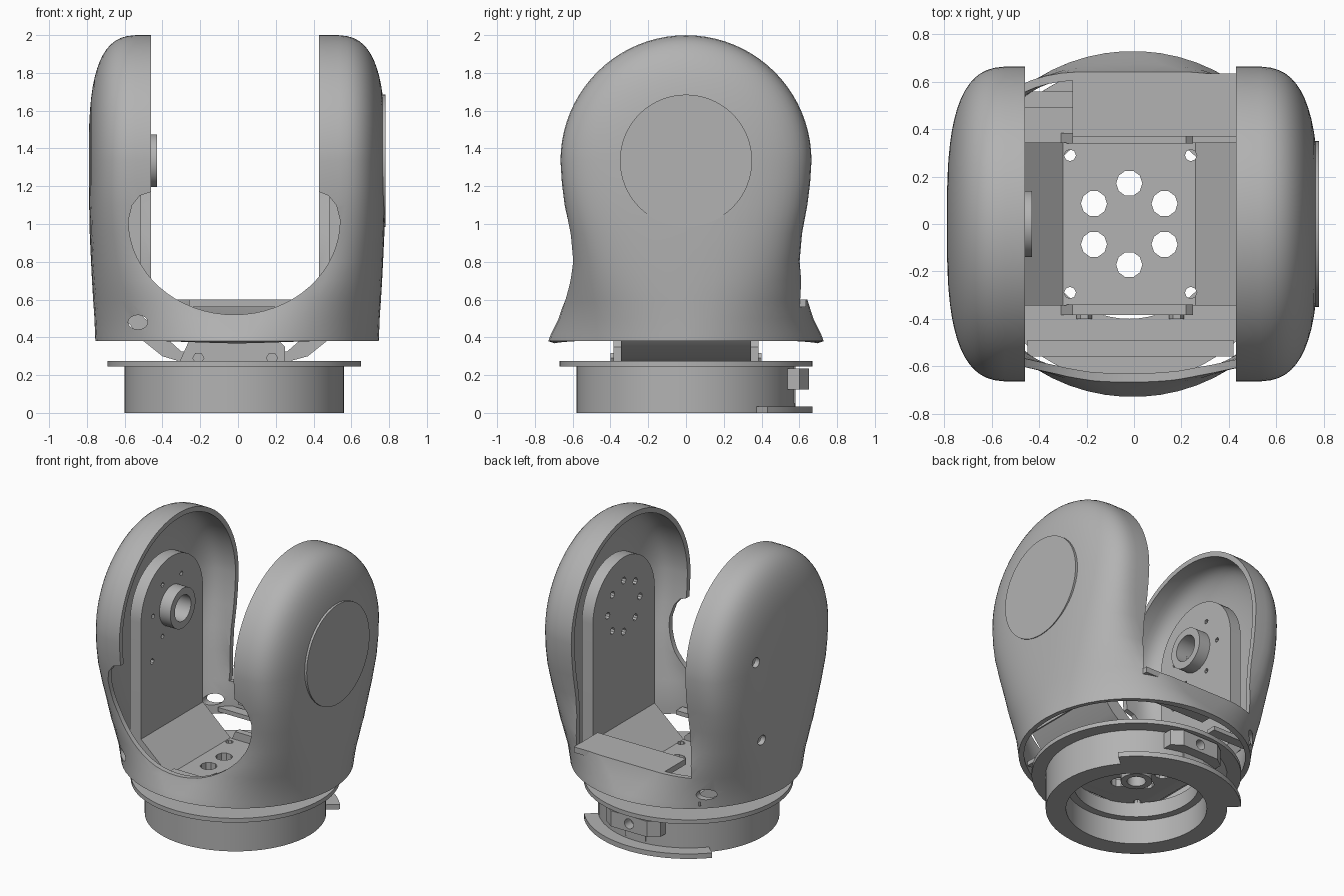
import bpy, bmesh
from math import sin, cos, pi, radians

if "Cube" in bpy.data.objects:
    bpy.data.objects.remove(bpy.data.objects["Cube"])

CX = -0.005          # middle plane of the shell
AXLE = 1.335         # height of the tilt axle
RIM_L, RIM_R = -0.46, 0.43     # inner rims of the two shell pods
ARM_L, ARM_R = -0.515, 0.485   # inner faces of the two bracket arms

grey = bpy.data.materials.new("warm_grey")
grey.use_nodes = True
grey.diffuse_color = (0.45, 0.45, 0.45, 1)
grey.node_tree.nodes["Principled BSDF"].inputs["Base Color"].default_value = grey.diffuse_color


def finish(name, bm, merge=True):
    if merge:
        bmesh.ops.remove_doubles(bm, verts=bm.verts, dist=0.0005)
    bmesh.ops.recalc_face_normals(bm, faces=bm.faces)
    mesh = bpy.data.meshes.new(name)
    bm.to_mesh(mesh)
    bm.free()
    mesh.materials.append(grey)
    ob = bpy.data.objects.new(name, mesh)
    bpy.context.collection.objects.link(ob)
    return ob


def place(axis, p, q, h):
    return {"x": (h, p, q), "y": (p, h, q), "z": (p, q, h)}[axis]


def prism(name, outlines, axis, lo, hi):
    """Extrude one or more outlines along an axis."""
    bm = bmesh.new()
    for pts in outlines:
        a, b = ([bm.verts.new(place(axis, p, q, h)) for p, q in pts] for h in (lo, hi))
        bm.faces.new(a)
        bm.faces.new(b[::-1])
        for i in range(len(pts)):
            k = (i + 1) % len(pts)
            bm.faces.new((a[i], a[k], b[k], b[i]))
    return finish(name, bm, False)


def box(name, x, y, z):
    return prism(name, [[(x[0], y[0]), (x[1], y[0]), (x[1], y[1]), (x[0], y[1])]], "z", *z)


def arc(p, q, r, start=0, end=360, n=16, rq=None):
    steps = n if end - start == 360 else n - 1
    angles = [radians(start + (end - start) * i / steps) for i in range(n)]
    return [(p + r * cos(t), q + (rq or r) * sin(t)) for t in angles]


def tube(name, profile, axis, p, q, n=64):
    """Turn a closed (radius, position) profile around an axis."""
    bm = bmesh.new()
    rows = [[bm.verts.new(place(axis, u, v, h)) for u, v in arc(p, q, r, n=n)] for r, h in profile]
    for i, row in enumerate(rows):
        nxt = rows[(i + 1) % len(rows)]
        for j in range(n):
            k = (j + 1) % n
            bm.faces.new((row[j], row[k], nxt[k], nxt[j]))
    return finish(name, bm)


def ring(name, r_in, r_out, lo, hi, axis="z", p=-0.02, q=0):
    return tube(name, [(r_in, lo), (r_out, lo), (r_out, hi), (r_in, hi)], axis, p, q)


def activate(ob):
    bpy.ops.object.select_all(action="DESELECT")
    ob.select_set(True)
    bpy.context.view_layer.objects.active = ob


def cut(ob, cutter):
    cutter.hide_render = True
    mod = ob.modifiers.new("cut", "BOOLEAN")
    mod.operation, mod.solver, mod.object = "DIFFERENCE", "EXACT", cutter
    activate(ob)
    bpy.ops.object.modifier_apply(modifier=mod.name)
    bpy.data.objects.remove(cutter)


# Shell: flared oval skirt blending into a rounded barrel around the axle
def section(a, b, flat, n, cols=30):
    """Half outline: straight for the flat width, then a rounded end."""
    pts = [(a, 0)]
    for j in range(cols):
        t = pi * (j + 0.5) / cols
        x = flat + (a - flat) * abs(cos(t)) ** (2 / n)
        pts.append((x if cos(t) > 0 else -x, b * sin(t) ** (2 / n)))
    return pts + [(-a, 0)]


skirt = [  # height, half width, half depth, flat half width, squareness
    (0.38, 0.75, 0.73, 0, 2), (0.42, 0.752, 0.715, 0.02, 2.05), (0.5, 0.755, 0.675, 0.08, 2.2),
    (0.6, 0.762, 0.643, 0.18, 2.4), (0.7, 0.768, 0.618, 0.3, 2.6), (0.8, 0.773, 0.602, 0.4, 2.7),
    (0.95, 0.78, 0.615, 0.46, 2.9), (1.1, 0.783, 0.643, 0.49, 3), (1.22, 0.785, 0.658, 0.5, 3)]
lower = [[(x, y, z) for x, y in section(a, b, flat, n)] for z, a, b, flat, n in skirt]
rows = [[(x, -y, z) for x, y, z in row] for row in lower]
for i in range(41):
    t = pi * i / 40
    rows.append([(x, -r * cos(t), AXLE + r * sin(t)) for x, r in section(0.785, 0.665, 0.5, 3)])
rows += lower[::-1]
bm = bmesh.new()
grid = [[bm.verts.new((x + CX, y, z)) for x, y, z in row] for row in rows]
for lo, hi in zip(grid, grid[1:]):
    for j in range(len(lo) - 1):
        bm.faces.new((lo[j], lo[j + 1], hi[j + 1], hi[j]))
shell = finish("yoke_shell", bm)
solid = shell.modifiers.new("wall", "SOLIDIFY")
solid.thickness = 0.035
activate(shell)
bpy.ops.object.modifier_apply(modifier=solid.name)

# Openings: straight slot at the back, scooped slot at the front, screw holes
cut(shell, box("back_slot", (RIM_L, RIM_R), (-0.001, 1), (0.6, 2.3)))
scoop = arc(-0.02, 1.02, 0.56, 180, 360, 33, 0.5)
scoop += [(0.52, 1.1), (0.48, 1.15), (RIM_R, 1.17), (RIM_R, 2.3), (RIM_L, 2.3), (RIM_L, 1.17), (-0.52, 1.15), (-0.56, 1.1)]
cut(shell, prism("front_slot", [scoop], "y", -1, 0.001))
cut(shell, prism("skirt_holes", [arc(-0.53, 0.48, 0.052, rq=0.038)], "y", -1, 1))
cut(shell, prism("side_holes", [arc(0.33, 1.4, 0.035), arc(0.25, 0.82, 0.035)], "x", -1, -0.6))

# Round cover, almost flush with one side of the shell
prism("side_cover", [arc(0, AXLE, 0.35, n=64)], "x", 0.75, 0.781)

# Bracket: floor plate with sloping corners, and two round-topped arms
outer = [(-0.6, 0.5), (-0.5, 0.38), (-0.4, 0.3), (-0.3, 0.27), (0.26, 0.27), (0.37, 0.3), (0.47, 0.38), (0.57, 0.5)]
inner = [(ARM_R, 0.52), (0.26, 0.325), (-0.3, 0.325), (ARM_L, 0.52)]
floor = prism("bracket_floor", [outer + inner], "y", -0.345, 0.345)
holes = [arc(*c, 0.055, n=10) for c in arc(-0.02, 0, 0.172, 30, 390, 6)]
holes += [arc(x, y, 0.025, n=8) for x in (-0.27, 0.24) for y in (-0.29, 0.29)]
cut(floor, prism("floor_holes", holes, "z", 0.2, 0.4))
ring("floor_hub", 0.06, 0.1, 0.2, 0.275)

arm_outline = [(-0.345, 0.49)] + arc(0, AXLE, 0.345, 180, 0, 33) + [(0.345, 0.49)]
axle_arm = prism("axle_arm", [arm_outline], "x", -0.6, ARM_L)
pins = [arc(*c, 0.016, n=8) for c in arc(0, AXLE, 0.21, n=6)]
pins += [arc(0, AXLE, 0.09, n=32), arc(-0.22, 1.02, 0.02, n=8)]
cut(axle_arm, prism("axle_arm_holes", pins, "x", -0.7, -0.4))
ring("axle_boss", 0.09, 0.14, -0.6, -0.43, "x", 0, AXLE)

motor_arm = prism("motor_arm", [arm_outline], "x", ARM_R, 0.57)
pins = [arc(*c, 0.024, n=10) for c in arc(0, AXLE, 0.18, n=8)]
cut(motor_arm, prism("motor_arm_holes", pins, "x", 0.4, 0.65))

# Tabs and bolts under the bracket
for side, tag in ((-1, "front"), (1, "back")):
    ys = sorted((side * 0.34, side * 0.385))
    prism(tag + "_tab", [[(-0.31, 0.27), (0.25, 0.27), (0.25, 0.35), (0.22, 0.38), (-0.26, 0.38)]], "y", *ys)
    ys = sorted((side * 0.38, side * 0.4))
    prism(tag + "_bolts", [arc(x, 0.29, 0.032, n=6) for x in (-0.21, 0.18)], "y", *ys)

# Rear shelf and the stiffening bars inside the skirt
box("rear_shelf", (-0.26, RIM_R), (0.37, 0.635), (0.56, 0.6))
box("rear_bar", (-0.5, -0.2), (0.49, 0.56), (0.4, 0.43))
box("front_bar", (-0.45, 0.42), (-0.56, -0.49), (0.4, 0.43))

# Turntable base
ring("turntable_flange", 0.4, 0.67, 0.245, 0.275)
tube("base_ring", [(0.45, 0), (0.58, 0), (0.58, 0.245), (0.4, 0.245), (0.4, 0.17), (0.45, 0.17)], "z", -0.02, 0)
prism("rear_foot", [arc(-0.02, 0, 0.67, 40, 138, 33) + arc(-0.02, 0, 0.57, 138, 40, 33)], "z", 0, 0.035)

# Rear clamp with its bolt hole
clamp = prism("rear_clamp", [[(-0.22, 0.5), (0.2, 0.5), (0.2, 0.6), (0.13, 0.65), (-0.15, 0.65), (-0.22, 0.6)]],
              "z", 0.125, 0.235)
cut(clamp, prism("clamp_hole", [arc(-0.01, 0.18, 0.035)], "y", 0.58, 0.7))
box("clamp_stem", (-0.09, 0.07), (0.52, 0.58), (0.05, 0.25))

for ob in bpy.context.scene.objects:
    if ob.type == "MESH":
        activate(ob)
        bpy.ops.object.shade_smooth_by_angle(angle=radians(32))
